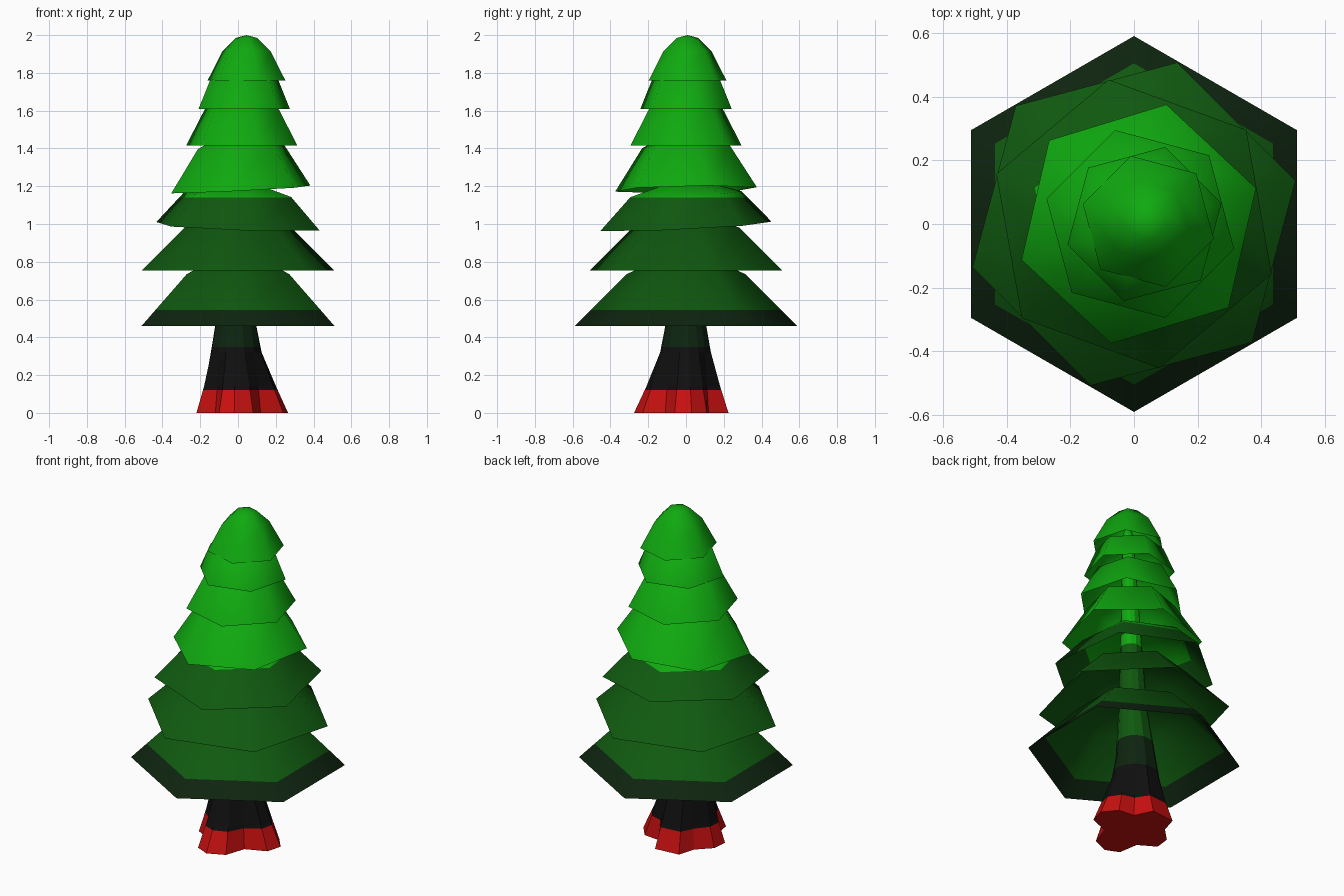
import bpy, bmesh, math
from mathutils import Vector

cube = bpy.data.objects.get("Cube")
if cube:
    bpy.data.objects.remove(cube, do_unlink=True)


def make_material(name, rgb):
    m = bpy.data.materials.new(name)
    m.use_nodes = True
    col = (*rgb, 1.0)
    m.diffuse_color = col
    bsdf = m.node_tree.nodes["Principled BSDF"]
    bsdf.inputs["Base Color"].default_value = col
    bsdf.inputs["Roughness"].default_value = 0.9
    return m


# Colours form horizontal bands; BANDS holds the heights between them
MATERIALS = [
    make_material("red", (0.58, 0.005, 0.005)),
    make_material("black", (0.005, 0.005, 0.005)),
    make_material("darkest_green", (0.0045, 0.018, 0.005)),
    make_material("dark_green", (0.005, 0.1, 0.005)),
    make_material("bright_green", (0.005, 0.40, 0.005)),
]
BANDS = [0.12, 0.35, 0.545, 1.14]


def build(name, rings, apex, cap=False, smooth=True):
    """Skin a stack of point rings up to an apex, then cut and colour it by height."""
    bm = bmesh.new()
    loops = [[bm.verts.new(p) for p in ring] for ring in rings]
    tip = bm.verts.new(apex)
    n = len(loops[0])
    for low, high in zip(loops, loops[1:]):
        for i in range(n):
            j = (i + 1) % n
            bm.faces.new((low[i], low[j], high[j], high[i]))
    for i in range(n):
        bm.faces.new((loops[-1][i], loops[-1][(i + 1) % n], tip))
    if cap:
        bm.faces.new(loops[0][::-1])
    for z in BANDS:
        bmesh.ops.bisect_plane(bm, geom=bm.verts[:] + bm.edges[:] + bm.faces[:], dist=1e-5,
                               plane_co=(0, 0, z), plane_no=(0, 0, 1))
    for f in bm.faces:
        height = f.calc_center_median().z
        f.material_index = sum(height > z for z in BANDS)
        f.smooth = smooth
    mesh = bpy.data.meshes.new(name)
    bm.to_mesh(mesh)
    bm.free()
    for m in MATERIALS:
        mesh.materials.append(m)
    obj = bpy.data.objects.new(name, mesh)
    bpy.context.collection.objects.link(obj)
    return obj


def branch_tier(name, centre, z, radius, turn, shoulder, rise, top=1.35, tilt=(0, 0)):
    """Hollow six-sided skirt: steep side, shoulder, shallow top."""
    def point(r, h, angle):
        dx, dy = r * math.cos(angle), r * math.sin(angle)
        return Vector((centre[0] + dx, centre[1] + dy, z + h + tilt[0] * dx + tilt[1] * dy))

    profile = [(1.0, 0.0), (shoulder, rise), (0.28, rise * top)]
    rings = [[point(radius * r, h, math.radians(turn + 60 * k)) for k in range(6)]
             for r, h in profile]
    build(name, rings, point(0, rise * (top + 0.1), 0))


# Branch tiers, bottom to top
branch_tier("branch_tier_1", (0, 0), 0.46, 0.59, 30, 0.53, 0.275, 1.25)
branch_tier("branch_tier_2", (0, 0), 0.755, 0.525, 15, 0.56, 0.225, 1.25)
branch_tier("branch_tier_3", (0, 0), 0.988, 0.46, 40, 0.65, 0.17, 1.3, (-0.035, 0.048))
branch_tier("branch_tier_4", (0.015, 0), 1.183, 0.385, 17, 0.62, 0.225, 1.3, (0.05, 0.02))
branch_tier("branch_tier_5", (0.02, 0), 1.415, 0.305, 45, 0.66, 0.195, 1.3)
branch_tier("branch_tier_6", (0.033, 0), 1.61, 0.25, 15, 0.75, 0.15, 1.3)
branch_tier("treetop", (0.045, 0.008), 1.76, 0.213, 45, 0.62, 0.155, 1.45)

# Trunk: lobed root outline blending into a slim round stem
ROOTS = [(0.265, 0.03), (0.20, 0.11), (0.10, 0.12), (0.05, 0.225), (-0.10, 0.21),
         (-0.13, 0.11), (-0.21, 0.03), (-0.22, -0.06), (-0.12, -0.12), (-0.10, -0.24),
         (-0.02, -0.275), (0.08, -0.23), (0.12, -0.11), (0.24, -0.06)]
# height, stem radius, blend from root outline to round stem
STEM = [(0.0, 0.13, 0.0), (0.14, 0.13, 0.45), (0.32, 0.13, 0.95), (0.46, 0.11, 1.0),
        (0.75, 0.08, 1.0), (1.15, 0.06, 1.0), (1.85, 0.03, 1.0)]
trunk_rings = []
for z, r, blend in STEM:
    lean = 0.045 * max(0, z - 0.5) / 1.4 - 0.012 * (z < 0.6) * blend
    ring = []
    for x, y in ROOTS:
        a = math.atan2(y, x)
        ring.append(Vector((x, y, z)).lerp(
            Vector((r * math.cos(a) + lean, r * math.sin(a), z)), blend))
    trunk_rings.append(ring)
build("trunk", trunk_rings, Vector((0.045, 0, 1.92)), cap=True, smooth=False)
